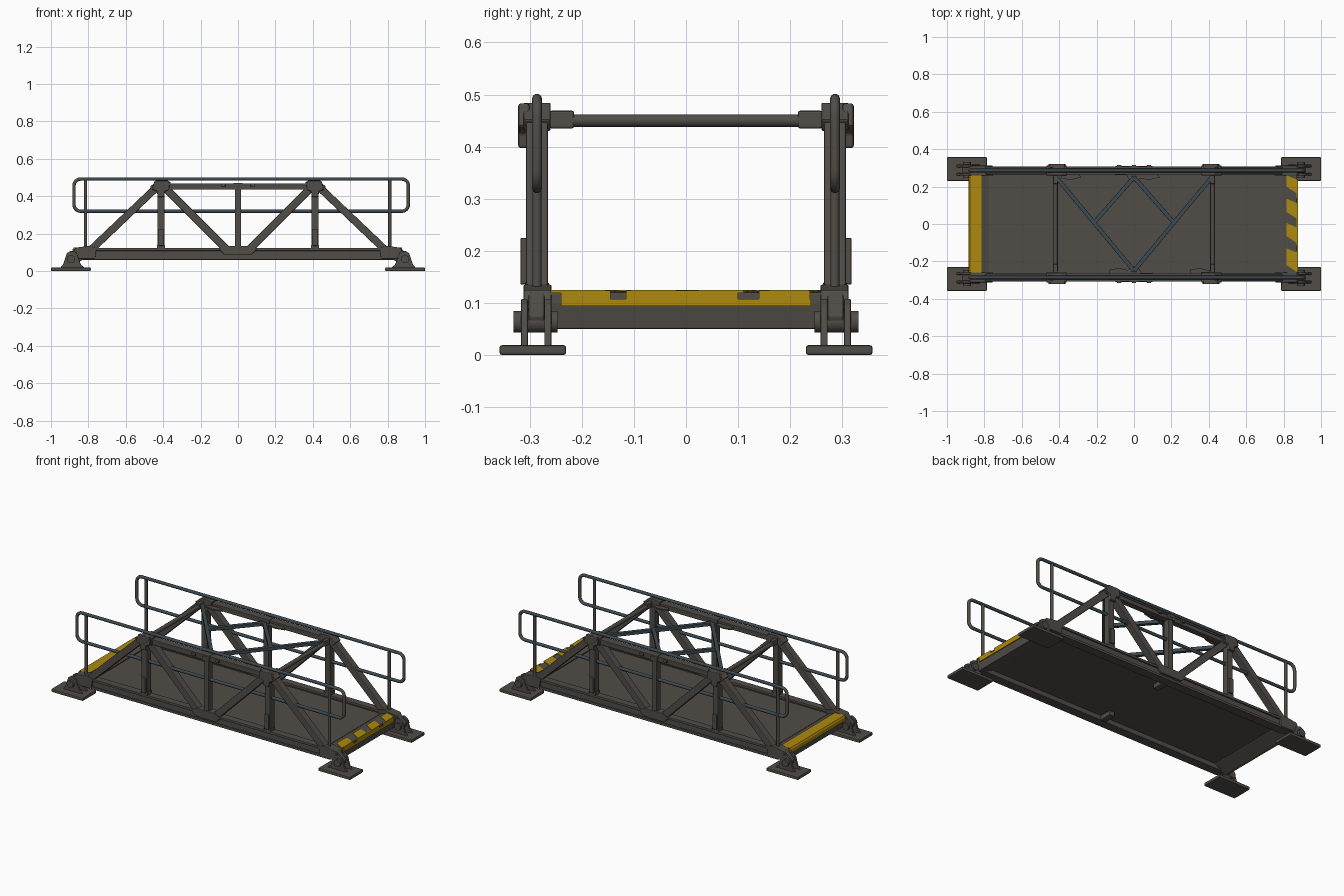
import bpy, bmesh, math
from mathutils import Vector, Matrix

cube = bpy.data.objects.get("Cube")
if cube:
    bpy.data.objects.remove(cube)


def material(name, color):
    m = bpy.data.materials.new(name)
    m.use_nodes = True
    m.diffuse_color = (*color, 1)
    m.node_tree.nodes["Principled BSDF"].inputs["Base Color"].default_value = (*color, 1)
    return m


STEEL = material("weathered steel", (0.082, 0.074, 0.064))
BLUE = material("blue grey paint", (0.045, 0.068, 0.082))
YELLOW = material("safety yellow", (0.42, 0.255, 0.004))


def finish(name, bm, mat, bevel=0.0, matrix=None):
    bmesh.ops.recalc_face_normals(bm, faces=bm.faces)
    mesh = bpy.data.meshes.new(name)
    bm.to_mesh(mesh)
    bm.free()
    mesh.materials.append(mat)
    obj = bpy.data.objects.new(name, mesh)
    bpy.context.collection.objects.link(obj)
    if matrix:
        obj.matrix_world = matrix
    if bevel:
        mod = obj.modifiers.new("soft edges", "BEVEL")
        mod.width, mod.segments = bevel, 2
        mod.limit_method = "ANGLE"
    return obj


def box(name, lo, hi, mat=STEEL, bevel=0.003):
    lo, hi = Vector(lo), Vector(hi)
    bm = bmesh.new()
    bmesh.ops.create_cube(bm, size=1)
    size = [abs(c) for c in hi - lo]
    bmesh.ops.scale(bm, vec=size, verts=bm.verts)
    return finish(name, bm, mat, bevel, Matrix.Translation((lo + hi) / 2))


def bar(name, p, q, in_plane, side_width, mat=STEEL, bevel=0.004):
    """Rectangular member between two points."""
    p, q = Vector(p), Vector(q)
    z = (q - p).normalized()
    y = Vector((0, 0, 1)) if abs(z.y) > 0.01 else Vector((0, 1, 0))
    rot = Matrix((y.cross(z), y, z)).transposed().to_4x4()
    bm = bmesh.new()
    bmesh.ops.create_cube(bm, size=1)
    bmesh.ops.scale(bm, vec=(in_plane, side_width, (q - p).length), verts=bm.verts)
    return finish(name, bm, mat, bevel, Matrix.Translation((p + q) / 2) @ rot)


def extrude(name, outline, offset, mat, bevel):
    bm = bmesh.new()
    face = bm.faces.new([bm.verts.new(p) for p in outline])
    ext = bmesh.ops.extrude_face_region(bm, geom=[face])["geom"]
    bmesh.ops.translate(bm, vec=offset,
                        verts=[v for v in ext if isinstance(v, bmesh.types.BMVert)])
    return finish(name, bm, mat, bevel)


def prism(name, profile, y0, y1, mat=STEEL, bevel=0.003):
    """XZ profile extruded along y."""
    return extrude(name, [(x, y0, z) for x, z in profile], (0, y1 - y0, 0), mat, bevel)


def plate(name, outline, z0, z1, mat):
    """XY outline extruded along z."""
    return extrude(name, [(x, y, z0) for x, y in outline], (0, 0, z1 - z0), mat, 0)


def tube(name, points, radius, mat, cyclic=False):
    curve = bpy.data.curves.new(name, "CURVE")
    curve.dimensions = "3D"
    curve.bevel_depth, curve.bevel_resolution = radius, 3
    curve.use_fill_caps = True
    spline = curve.splines.new("POLY")
    spline.points.add(len(points) - 1)
    for sp, p in zip(spline.points, points):
        sp.co = (*p, 1)
    spline.use_cyclic_u = cyclic
    tmp = bpy.data.objects.new(name, curve)
    bpy.context.collection.objects.link(tmp)
    bm = bmesh.new()
    bm.from_mesh(bpy.data.meshes.new_from_object(tmp))
    bpy.data.objects.remove(tmp)
    for f in bm.faces:
        f.smooth = len(f.verts) == 4
    return finish(name, bm, mat)


def rounded_loop(x0, x1, z0, z1, y, r):
    pts = []
    corners = [(x1 - r, z1 - r), (x0 + r, z1 - r), (x0 + r, z0 + r), (x1 - r, z0 + r)]
    for i, (cx, cz) in enumerate(corners):
        for k in range(7):
            a = math.radians(90 * i + 15 * k)
            pts.append((cx + r * math.cos(a), y, cz + r * math.sin(a)))
    return pts


# Thin deck and end beams with sloping undersides
box("deck", (-0.82, -0.268, 0.088), (0.82, 0.268, 0.104))
for s in (-1, 1):
    prism("end_beam", [(s * 0.775, 0.086), (s * 0.85, 0.05), (s * 0.865, 0.05), (s * 0.872, 0.098),
                       (s * 0.872, 0.121), (s * 0.82, 0.123), (s * 0.775, 0.108)], -0.262, 0.262)
    box("deck_joint", (s * 0.772, -0.262, 0.102), (s * 0.779, 0.262, 0.11), bevel=0.001)

# Solid yellow threshold
prism("yellow_threshold", [(-0.815, 0.120), (-0.815, 0.125), (-0.878, 0.125),
                           (-0.884, 0.116), (-0.884, 0.094), (-0.870, 0.094),
                           (-0.870, 0.120)], -0.26, 0.26, YELLOW, 0)

# Striped threshold: slanted top plates and a lip with gaps
for y0, y1 in ((-0.24, -0.135), (-0.085, 0.0), (0.045, 0.13), (0.18, 0.255)):
    plate("yellow_stripe", [(0.815, y0 + 0.02), (0.876, y0 - 0.02),
                            (0.876, y1 - 0.02), (0.815, y1 + 0.005)], 0.119, 0.125, YELLOW)
for y0, y1 in ((-0.24, -0.145), (-0.115, 0.1), (0.14, 0.238)):
    box("yellow_lip_upper", (0.870, y0, 0.108), (0.877, y1, 0.124), YELLOW, 0)
box("yellow_lip", (0.870, -0.24, 0.094), (0.877, 0.24, 0.108), YELLOW, 0)

for s in (-1, 1):
    y = s * 0.286

    # Lower chord: web with flanges, and inner side beam
    box("lower_chord_web", (-0.80, y - 0.014, 0.06), (0.80, y + 0.014, 0.122))
    for z in (0.06, 0.108):
        box("lower_chord_flange", (-0.83, y - 0.022, z), (0.83, y + 0.022, z + 0.015))
    box("side_beam", (-0.82, s * 0.252, 0.06), (0.82, s * 0.268, 0.09))

    # Upper chord with cap
    box("upper_chord", (-0.42, y - 0.018, 0.436), (0.42, y + 0.018, 0.464))
    box("upper_chord_cap", (-0.40, y - 0.022, 0.458), (0.40, y + 0.022, 0.469), bevel=0.002)

    # Centre post and gussets
    bar("centre_post", (0, y, 0.10), (0, y, 0.45), 0.034, 0.038)
    prism("centre_gusset", [(-0.07, 0.085), (0.07, 0.085), (0.10, 0.115),
                            (0.06, 0.135), (-0.06, 0.135), (-0.10, 0.115)], y - 0.025, y + 0.025)
    box("centre_top_clamp", (-0.025, y - 0.025, 0.435), (0.025, y + 0.025, 0.472))
    box("underside_tab", (-0.018, s * 0.18, 0.062), (0.018, s * 0.262, 0.09))
    for x in (-0.08, 0, 0.08):
        box("top_bolt", (x - 0.012, y, 0.448), (x + 0.012, s * 0.315, 0.465))

    # Handrail loop with bare steel ends, and its posts
    rail = tube("handrail", rounded_loop(-0.877, 0.911, 0.32, 0.492, y, 0.035), 0.0095, BLUE, True)
    rail.data.materials.append(STEEL)
    for f in rail.data.polygons:
        f.material_index = int(abs(f.center.x - 0.017) > 0.86)
    for x in (-0.815, 0.812):
        tube("handrail_post", [(x, y, 0.11), (x, y, 0.492)], 0.009, STEEL)

    for t in (-1, 1):
        # Truss verticals and diagonals
        bar("truss_post", (t * 0.412, y, 0.12), (t * 0.412, y, 0.45), 0.038, 0.042)
        bar("end_diagonal", (t * 0.785, y, 0.115), (t * 0.42, y, 0.462), 0.040, 0.042)
        bar("inner_diagonal", (t * 0.39, y, 0.445), (t * 0.055, y, 0.11), 0.040, 0.042)
        box("post_cover", (t * 0.398, s * 0.30, 0.135), (t * 0.426, s * 0.318, 0.225))
        box("post_foot", (t * 0.39, y - 0.023, 0.118), (t * 0.434, y + 0.023, 0.14))

        # Upper node gusset and outer bracket
        prism("upper_node", [(t * 0.36, 0.43), (t * 0.36, 0.476), (t * 0.385, 0.484),
                             (t * 0.43, 0.484), (t * 0.47, 0.452), (t * 0.455, 0.432)],
              y - 0.026, y + 0.026)
        prism("node_bracket", [(t * 0.365, 0.435), (t * 0.37, 0.483), (t * 0.445, 0.483),
                               (t * 0.46, 0.44), (t * 0.433, 0.425), (t * 0.43, 0.397),
                               (t * 0.394, 0.397), (t * 0.391, 0.425)],
              s * 0.30, s * 0.322, bevel=0.005)
        bar("portal_sleeve", (t * 0.42, s * 0.262, 0.452), (t * 0.42, s * 0.215, 0.452), 0.024, 0.034)

        # Lower end node
        prism("end_node", [(t * 0.765, 0.065), (t * 0.85, 0.065), (t * 0.885, 0.09),
                           (t * 0.87, 0.124), (t * 0.80, 0.135), (t * 0.755, 0.125)],
              s * 0.258, s * 0.312)

        # Hinged foot: base plate, two cheeks, pin
        box("foot_plate", (t * 0.787, s * 0.23, 0.0), (t * 1.0, s * 0.358, 0.019), bevel=0.005)
        for c in (0.265, 0.31):
            prism("foot_cheek", [(t * 0.95, 0.017), (t * 0.935, 0.035), (t * 0.915, 0.095),
                                 (t * 0.895, 0.108), (t * 0.865, 0.10), (t * 0.84, 0.035),
                                 (t * 0.82, 0.017)], s * (c - 0.007), s * (c + 0.007))
        tube("foot_pin", [(t * 0.893, s * 0.247, 0.064), (t * 0.893, s * 0.331, 0.064)],
             0.022, STEEL)
        prism("hinge_lug", [(t * 0.84, 0.07), (t * 0.905, 0.045), (t * 0.918, 0.075),
                            (t * 0.87, 0.122), (t * 0.83, 0.12)], s * 0.272, s * 0.302)

    # Leaf gussets beside the upper chord
    for x in ((0.03, -0.39) if s > 0 else (-0.13, 0.30)):
        plate("leaf_gusset", [(x, s * 0.27), (x, s * 0.245), (x + 0.05, s * 0.235),
                              (x + 0.11, s * 0.25), (x + 0.09, s * 0.27)], 0.445, 0.453, STEEL)

# Portal beams and top bracing
for t in (-1, 1):
    tube("portal_beam", [(t * 0.42, -0.25, 0.45), (t * 0.42, 0.25, 0.45)], 0.0125, STEEL)
    bar("long_brace", (t * 0.415, 0.25, 0.45), (0, -0.25, 0.45), 0.022, 0.02, BLUE, 0.002)
    bar("short_brace", (0, 0.25, 0.45), (t * 0.215, 0.005, 0.45), 0.022, 0.02, BLUE, 0.002)
    plate("brace_plate", [(-0.045, t * 0.27), (0.045, t * 0.27), (0.02, t * 0.225),
                          (-0.02, t * 0.225)], 0.442, 0.45, STEEL)
